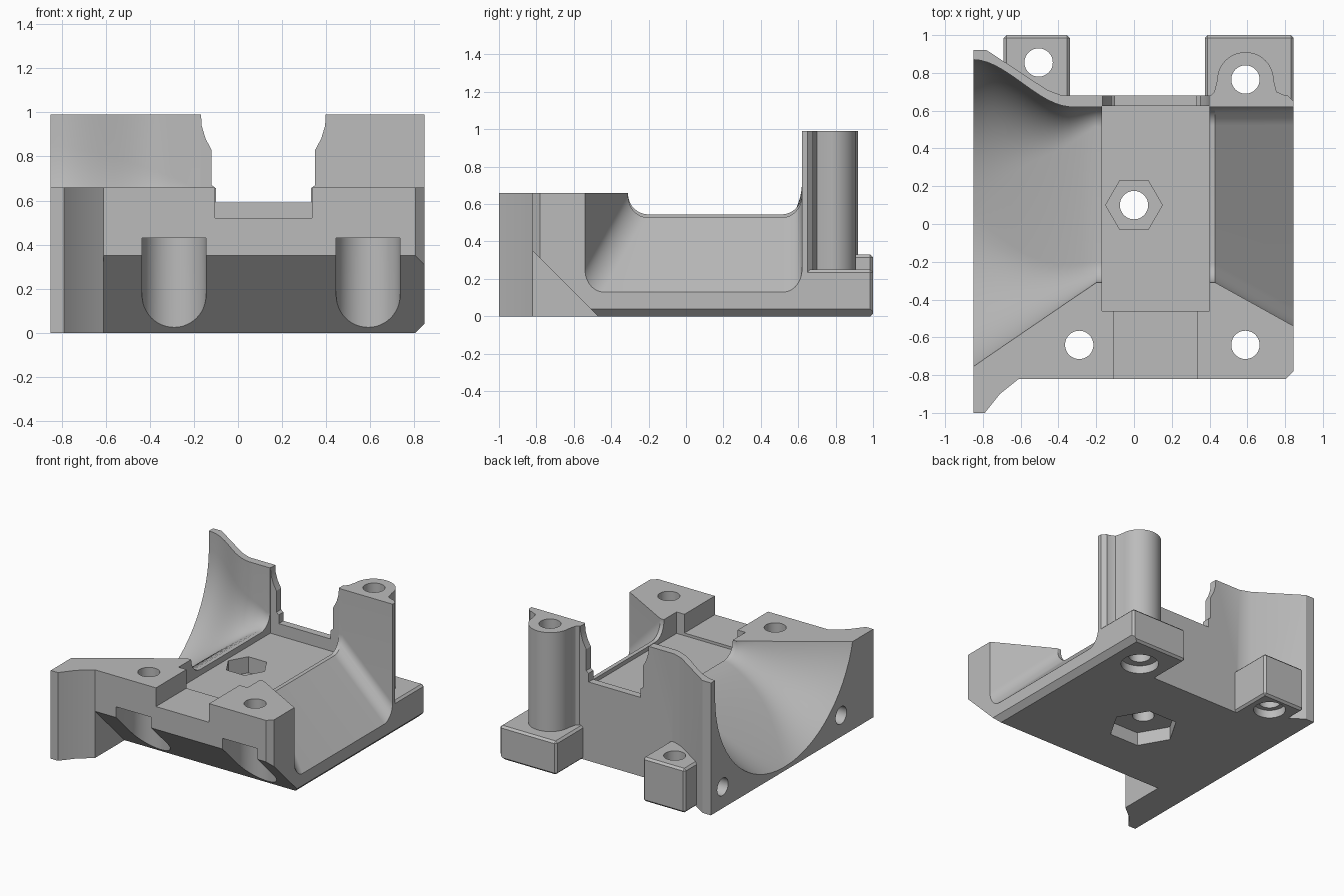
import bpy, bmesh, math

cube = bpy.data.objects.get("Cube")
if cube:
    bpy.data.objects.remove(cube, do_unlink=True)

grey = bpy.data.materials.new("mid_grey")
grey.use_nodes = True
COLOUR = (0.5, 0.5, 0.5, 1)
grey.diffuse_color = COLOUR
grey.node_tree.nodes["Principled BSDF"].inputs["Base Color"].default_value = COLOUR


def finish(name, bm):
    bmesh.ops.recalc_face_normals(bm, faces=bm.faces)
    mesh = bpy.data.meshes.new(name)
    bm.to_mesh(mesh)
    bm.free()
    ob = bpy.data.objects.new(name, mesh)
    bpy.context.collection.objects.link(ob)
    mesh.materials.append(grey)
    return ob


def loft(name, rings):
    """Skin closed rings of equal length and cap both ends."""
    bm = bmesh.new()
    rows = [[bm.verts.new(p) for p in ring] for ring in rings]
    n = len(rows[0])
    for a, b in zip(rows, rows[1:]):
        for i in range(n):
            j = (i + 1) % n
            bm.faces.new((a[i], a[j], b[j], b[i]))
    bm.faces.new(rows[0])
    bm.faces.new(rows[-1])
    return finish(name, bm)


def prism(name, pts, axis, lo, hi):
    place = {"X": lambda a, b, t: (t, a, b),
             "Y": lambda a, b, t: (a, t, b),
             "Z": lambda a, b, t: (a, b, t)}[axis]
    return loft(name, [[place(a, b, t) for a, b in pts] for t in (lo, hi)])


def box(name, x0, x1, y0, y1, z0, z1, bevel=0):
    ob = prism(name, [(x0, y0), (x1, y0), (x1, y1), (x0, y1)], "Z", z0, z1)
    if bevel:
        bm = bmesh.new()
        bm.from_mesh(ob.data)
        bmesh.ops.bevel(bm, geom=bm.edges[:], offset=bevel, segments=1, affect="EDGES")
        bm.to_mesh(ob.data)
        bm.free()
    return ob


def circle(cx, cy, r, n=48, start=0.0, sweep=math.tau):
    return [(cx + r * math.cos(start + sweep * i / n),
             cy + r * math.sin(start + sweep * i / n)) for i in range(n)]


def combine(tool, operation):
    mod = body.modifiers.new(operation, "BOOLEAN")
    mod.operation, mod.object, mod.solver = operation, tool, "EXACT"
    bpy.context.view_layer.objects.active = body
    bpy.ops.object.modifier_apply(modifier=mod.name)
    bpy.data.objects.remove(tool, do_unlink=True)


def add(tool):
    combine(tool, "UNION")


def cut(tool):
    combine(tool, "DIFFERENCE")


def trough(x, y0, y1, floor, ry, rz, n=16):
    """Open-topped section across x, with elliptical bottom corners."""
    pts = [(x, y0, 1.3)]
    for i in range(n + 1):
        a = math.pi / 2 * i / n
        pts.append((x, y0 + ry * (1 - math.cos(a)), floor + rz * (1 - math.sin(a))))
    for i in range(n + 1):
        a = math.pi / 2 * (1 - i / n)
        pts.append((x, y1 - ry * (1 - math.cos(a)), floor + rz * (1 - math.sin(a))))
    return pts + [(x, y1, 1.3)]


# Main block with flared front flange and splayed rear wall
body = prism("cradle_body", [
    (-0.85, -1), (-0.79, -1), (-0.71, -0.9), (-0.61, -0.82), (0.805, -0.82),
    (0.845, -0.78), (0.845, 0.65), (0.815, 0.68), (-0.38, 0.68), (-0.46, 0.71),
    (-0.78, 0.92), (-0.85, 0.92)], "Z", 0, 0.99)

# Rear feet and screw pillar
add(box("right_foot", 0.375, 0.845, 0.55, 1, 0, 0.25, 0.015))
add(box("left_foot", -0.69, -0.34, 0.6, 1, 0, 0.33, 0.015))
arc = circle(0.59, 0.76, 0.15, 24, 0, math.pi) + [(0.44, 0.76)]
add(prism("pillar", [(0.8, 0.64), (0.8, 0.68), (0.755, 0.7)] + arc +
          [(0.425, 0.7), (0.405, 0.68), (0.405, 0.64)], "Z", 0.1, 0.99))

# Lower the front block
cut(box("front_top_cut", -2, 2, -2, 0.3, 0.66, 2))

# Bowl-shaped scoop opening to one side
rings = [trough(-0.1, -0.31, 0.62, 0.545, 0.11, 0.11)]
STEPS = 18
for i in range(STEPS + 2):
    t = i / STEPS
    u = min(max((t - 0.2) / 0.8, 0), 1)
    y0 = -0.31 - 0.46 * t - 0.01 * t
    y1 = 0.62 + 0.25 * u * u * (3 - 2 * u)
    ry = 0.11 + ((y1 - y0) / 2 - 0.115) * min(t, 1)
    rings.append(trough(-0.2 - 0.65 * t, y0, y1, 0.545 - 0.515 * t ** 1.15,
                        ry, 0.11 + 0.72 * t))
cut(loft("scoop_cut", rings))

# Straight sloping chute on the other side
cut(loft("chute_cut", [trough(0.3, -0.31, 0.62, 0.53, 0.1, 0.12),
                       trough(0.43, -0.31, 0.62, 0.53, 0.1, 0.12),
                       trough(0.845, -0.54, 0.62, 0.13, 0.1, 0.12),
                       trough(0.945, -0.595, 0.62, 0.034, 0.1, 0.12)]))

# Central tray, front slot and rear notch
cut(box("tray_cut", -0.17, 0.4, -0.46, 0.625, 0.5, 1.4))
cut(box("front_slot_cut", -0.105, 0.335, -1.2, -0.4, 0.52, 1.4))
side = [(0.215, 0.59), (0.215, 0.655), (0.235, 0.67), (0.235, 0.83),
        (0.262, 0.88), (0.28, 0.94), (0.288, 1.1)]
cut(prism("rear_notch_cut", [(0.115 + a, z) for a, z in side] +
          [(0.115 - a, z) for a, z in reversed(side)], "Y", 0.5, 0.8))

# Sloping undercut at the front and chamfer along the base
cut(prism("undercut", [(-1.1, 0.63), (-1.1, -0.1), (-0.37, -0.1)], "X", -0.61, 1.2))
cut(prism("base_chamfer", [(0.785, -0.02), (0.9, -0.02), (0.9, 0.095)], "Y", -1.2, 1.2))

# Front screw holes with open-fronted recesses
for x in (-0.29, 0.59):
    recess = [(x - 0.145, -1.1), (x + 0.145, -1.1)] + \
        circle(x, -0.64, 0.145, 24, 0, math.pi) + [(x - 0.145, -0.64)]
    cut(prism("recess_cut", recess, "Z", -0.1, 0.43))
    cut(prism("screw_hole", circle(x, -0.64, 0.075), "Z", -0.2, 1.2))

# Rear screw holes with shallow counterbores
for x, y, wide in ((-0.505, 0.855, 0.11), (0.59, 0.765, 0.13)):
    cut(prism("screw_hole", circle(x, y, 0.075), "Z", -0.2, 1.2))
    cut(prism("counterbore", circle(x, y, wide), "Z", -0.1, 0.06))

# Central bolt hole with hexagonal pockets above and below
cut(prism("bolt_hole", circle(0, 0.1, 0.075), "Z", -0.2, 1.2))
cut(prism("upper_hex", circle(0, 0.1, 0.15, 6), "Z", 0.38, 0.8))
cut(prism("lower_hex", circle(0, 0.1, 0.24, 6), "Z", -0.1, 0.1))

# Blind holes in the scooped side
for y in (0.78, -0.62):
    cut(prism("side_hole", circle(y, 0.16, 0.065, 32), "X", -1, -0.7))

# Smooth curved faces, keep edges crisp
bpy.ops.object.select_all(action="DESELECT")
body.select_set(True)
bpy.context.view_layer.objects.active = body
bpy.ops.object.shade_smooth_by_angle(angle=math.radians(25))
